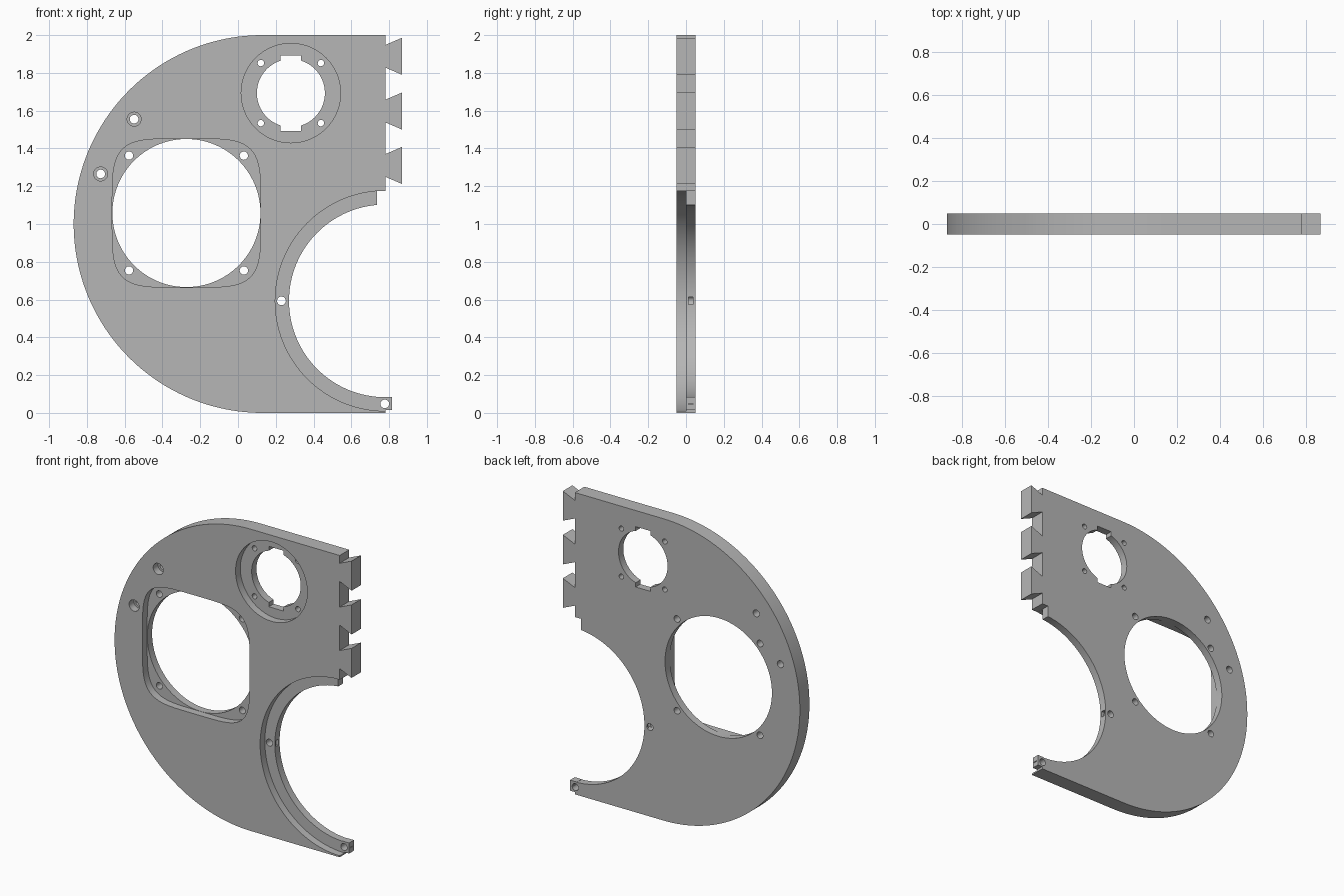
import bpy, bmesh
from math import sin, cos, pi, copysign

cube = bpy.data.objects.get("Cube")
if cube:
    bpy.data.objects.remove(cube, do_unlink=True)

FRONT, MID, BACK = -0.05, 0.0, 0.05
OUT = 0.1  # overshoot for through cuts

grey = bpy.data.materials.new("plain grey")
grey.use_nodes = True
grey.diffuse_color = (0.47, 0.47, 0.47, 1)
grey.node_tree.nodes["Principled BSDF"].inputs["Base Color"].default_value = grey.diffuse_color


def prism(name, outline, y0, y1):
    """Extrude an x-z outline from y0 to y1."""
    bm = bmesh.new()
    face = bm.faces.new([bm.verts.new((x, y0, z)) for x, z in outline])
    grown = bmesh.ops.extrude_face_region(bm, geom=[face])["geom"]
    verts = [v for v in grown if isinstance(v, bmesh.types.BMVert)]
    bmesh.ops.translate(bm, verts=verts, vec=(0, y1 - y0, 0))
    bmesh.ops.recalc_face_normals(bm, faces=bm.faces)
    mesh = bpy.data.meshes.new(name)
    bm.to_mesh(mesh)
    bm.free()
    mesh.materials.append(grey)
    obj = bpy.data.objects.new(name, mesh)
    bpy.context.collection.objects.link(obj)
    return obj


def arc(cx, cz, r, a0, a1, n):
    return [(cx + r * cos(a0 + (a1 - a0) * i / n), cz + r * sin(a0 + (a1 - a0) * i / n))
            for i in range(n + 1)]


def circle(cx, cz, r, n=32):
    return arc(cx, cz, r, 0, 2 * pi, n)[:-1]


def box(x0, x1, z0, z1):
    return [(x0, z0), (x1, z0), (x1, z1), (x0, z1)]


def squircle(cx, cz, r, power, n=96):
    def bulge(c):
        return copysign(abs(c) ** (2 / power), c)
    return [(cx + r * bulge(cos(2 * pi * i / n)), cz + r * bulge(sin(2 * pi * i / n)))
            for i in range(n)]


def combine(outline, y0=-OUT, y1=OUT, operation="DIFFERENCE"):
    """Cut an extruded outline from the plate, or join it on."""
    helper = prism("helper", outline, y0, y1)
    helper.hide_render = True
    mod = plate.modifiers.new("shape", "BOOLEAN")
    mod.operation = operation
    mod.solver = "EXACT"
    mod.object = helper
    bpy.ops.object.modifier_apply(modifier=mod.name)
    bpy.data.objects.remove(helper, do_unlink=True)


# Plate outline: round left side, straight right edge with dovetail teeth
EDGE, TIP = 0.78, 0.868
outline = arc(0.13, 1, 1, pi / 2, 3 * pi / 2, 96) + [(EDGE, 0)]
for z in (1.31, 1.598, 1.888):
    outline += [(EDGE, z - 0.06), (TIP, z - 0.098), (TIP, z + 0.098), (EDGE, z + 0.06)]
outline.append((EDGE, 2))
plate = prism("mounting_plate", outline, FRONT, BACK)
bpy.context.view_layer.objects.active = plate
plate.select_set(True)

# Large round bay in the right edge, stepped wider at the front
BX, BZ = 0.78, 0.593
combine(circle(BX, BZ, 0.51, 128))
combine(circle(BX, BZ, 0.583, 128), -OUT, MID)
combine(box(0.735, 0.95, 0.7, 1.175))

# End tab on the lower lip, with screw holes and slots
combine(box(0.765, 0.815, 0.015, 0.085), MID, BACK, "UNION")
for x, z in ((0.777, 0.048), (0.23, BZ)):
    combine(circle(x, z, 0.023))
combine(box(0.23, 0.3, BZ - 0.02, BZ + 0.02), 0.012, 0.037)
combine(box(0.777, 0.85, 0.045, 0.051), 0.012, 0.037)

# Fan opening: round through hole in a rounded square recess
FX, FZ = -0.273, 1.058
combine(squircle(FX, FZ, 0.393, 4.6), -OUT, MID)
combine(circle(FX, FZ, 0.392, 96))

# Motor opening: round recess, through hole with two notches
MX, MZ = 0.28, 1.693
combine(circle(MX, MZ, 0.263, 80), -OUT, MID)
combine(circle(MX, MZ, 0.18, 64))
combine(box(MX - 0.054, MX + 0.054, MZ - 0.2, MZ + 0.2))

# Screw holes around both openings
for cx, cz, offset, r in ((FX, FZ, 0.304, 0.022), (MX, MZ, 0.159, 0.017)):
    for sx in (-1, 1):
        for sz in (-1, 1):
            combine(circle(cx + sx * offset, cz + sz * offset, r, 24))

# Counterbored holes near the rim
for x, z in ((-0.55, 1.555), (-0.727, 1.265)):
    combine(circle(x, z, 0.037), -OUT, MID)
    combine(circle(x, z, 0.023))

bpy.ops.object.shade_smooth_by_angle(angle=pi / 6)
